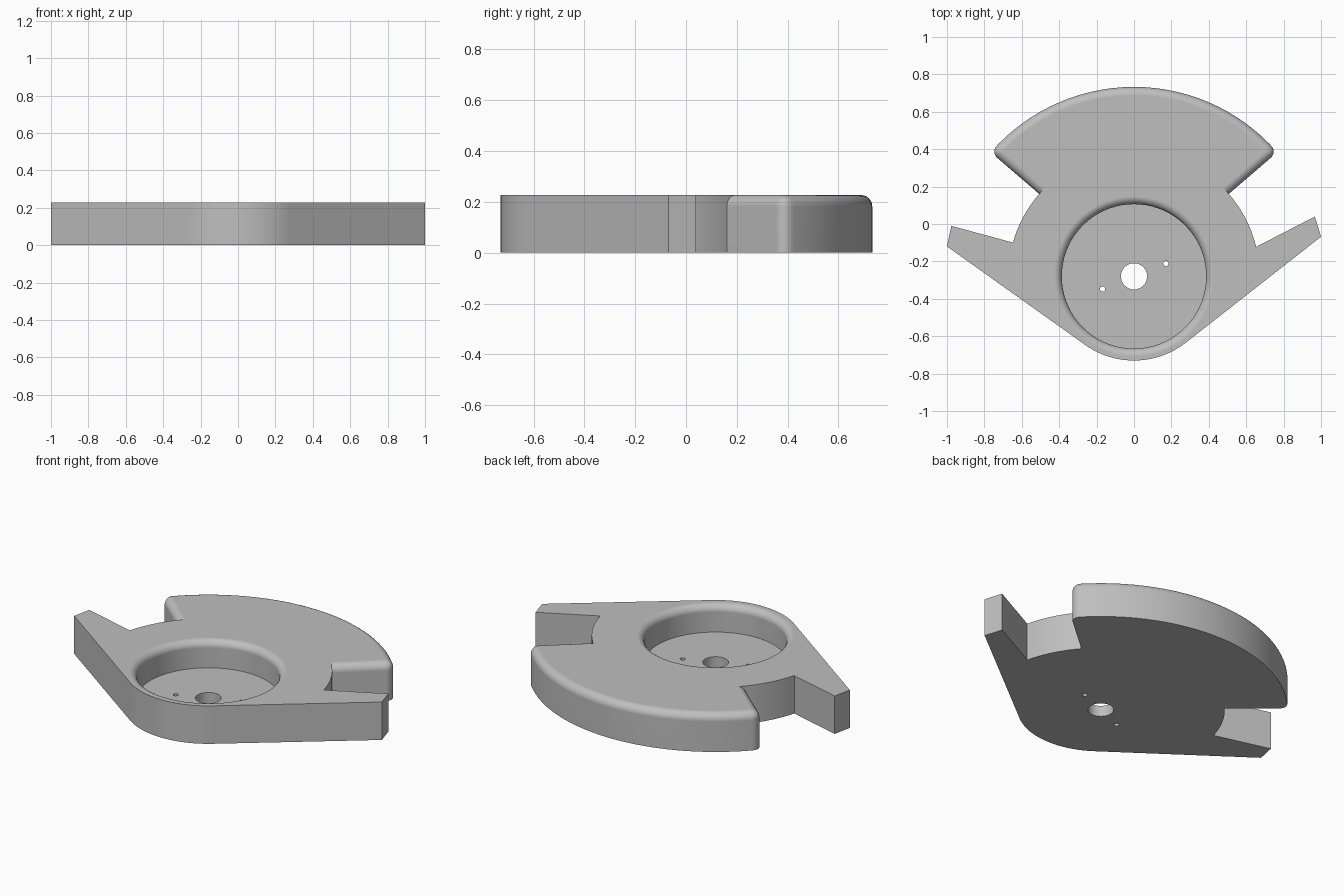
import bpy, bmesh, math

cube = bpy.data.objects.get("Cube")
if cube:
    bpy.data.objects.remove(cube, do_unlink=True)

H = 0.227            # plate thickness
FLOOR = 0.065        # pocket floor height
FILLET = 0.045
CX, CY = 0.0, -0.28  # centre shared by hub, pocket and fan
HUB_R, NOSE_R, FAN_R, POCKET_R = 0.672, 0.45, 1.013, 0.386

grey = bpy.data.materials.new("plain grey")
grey.diffuse_color = (0.52, 0.52, 0.52, 1)
grey.use_nodes = True
grey.node_tree.nodes["Principled BSDF"].inputs["Base Color"].default_value = (0.52, 0.52, 0.52, 1)


def arc(radius, start, end, steps):
    """Points on an arc around the hub centre, angles in degrees."""
    pts = []
    for i in range(steps + 1):
        a = math.radians(start + (end - start) * i / steps)
        pts.append((CX + radius * math.cos(a), CY + radius * math.sin(a)))
    return pts


def tangent_angle(point, side):
    """Angle where a line from point touches the nose circle."""
    dx, dy = point[0] - CX, point[1] - CY
    return math.degrees(math.atan2(dy, dx) + side * math.acos(NOSE_R / math.hypot(dx, dy)))


def make_object(name, bm):
    bmesh.ops.recalc_face_normals(bm, faces=bm.faces)
    mesh = bpy.data.meshes.new(name)
    bm.to_mesh(mesh)
    bm.free()
    mesh.materials.append(grey)
    obj = bpy.data.objects.new(name, mesh)
    bpy.context.collection.objects.link(obj)
    return obj


def prism(points, z0, z1):
    bm = bmesh.new()
    face = bm.faces.new([bm.verts.new((x, y, z0)) for x, y in points])
    top = bmesh.ops.extrude_face_region(bm, geom=[face])["geom"]
    for v in top:
        if isinstance(v, bmesh.types.BMVert):
            v.co.z = z1
    return bm


def lathe(profile, x, y, steps):
    """Solid of revolution from (radius, z) pairs around a vertical axis."""
    bm = bmesh.new()
    rings = []
    for r, z in profile:
        rings.append([bm.verts.new((x + r * math.cos(2 * math.pi * i / steps),
                                    y + r * math.sin(2 * math.pi * i / steps), z))
                      for i in range(steps)])
    for a, b in zip(rings, rings[1:]):
        for i in range(steps):
            j = (i + 1) % steps
            bm.faces.new((a[i], a[j], b[j], b[i]))
    bm.faces.new(rings[0])
    bm.faces.new(rings[-1])
    return bm


def combine(target, other, operation):
    mod = target.modifiers.new(operation.lower(), "BOOLEAN")
    mod.operation, mod.solver, mod.object = operation, "EXACT", other
    other.hide_render = True
    bpy.context.view_layer.objects.active = target
    bpy.ops.object.modifier_apply(modifier=mod.name)
    bpy.data.objects.remove(other, do_unlink=True)


# Hub plate with the two pointed arms and round nose
right_tip, left_tip = (1.0, -0.068), (-1.0, -0.12)
outline = [right_tip, (0.967, 0.04)]
outline += arc(HUB_R, 13.6, 164.4, 48)
outline += [(-0.977, -0.01), left_tip]
outline += arc(NOSE_R, tangent_angle(left_tip, 1),
               tangent_angle(right_tip, -1) + 360, 28)
body = make_object("base_plate", prism(outline, 0, H))

# Fan-shaped counterweight, rounded on its top rim and outer corners
fan_pts = [(0.25, -0.06)] + arc(FAN_R, 40.9, 139.1, 30) + [(-0.25, -0.06)]
bm = prism(fan_pts, 0, H)
rounded = []
for e in bm.edges:
    a, b = e.verts[0].co, e.verts[1].co
    top_rim = min(a.z, b.z) > H - 1e-4 and max(a.y, b.y) > 0
    corner = abs(a.z - b.z) > 0.1 and abs(a.x) > 0.76
    if top_rim or corner:
        rounded.append(e)
bmesh.ops.recalc_face_normals(bm, faces=bm.faces)
bmesh.ops.bevel(bm, geom=rounded, offset=FILLET, offset_type="OFFSET",
                segments=6, profile=0.5, affect="EDGES", clamp_overlap=False)
combine(body, make_object("fan", bm), "UNION")

# Round pocket with a rolled-over lip
F = 0.042
profile = [(POCKET_R, FLOOR)]
for i in range(8):
    a = math.radians(90 * i / 7)
    profile.append((POCKET_R + F - F * math.cos(a), H - F + F * math.sin(a)))
profile.append((POCKET_R + F, H + 0.1))
combine(body, make_object("pocket_cutter", lathe(profile, CX, CY, 72)), "DIFFERENCE")

# Shaft hole and two pin holes
for x, y, r, n in ((CX, CY, 0.07, 36), (-0.168, -0.348, 0.014, 16), (0.17, -0.212, 0.014, 16)):
    cutter = make_object("hole_cutter", lathe([(r, -0.1), (r, 0.15)], x, y, n))
    combine(body, cutter, "DIFFERENCE")

# Smooth curved walls, crisp edges, flat large faces
bpy.ops.object.select_all(action="DESELECT")
body.select_set(True)
bpy.context.view_layer.objects.active = body
bpy.ops.object.shade_smooth_by_angle(angle=math.radians(25))
weighted = body.modifiers.new("weighted_normals", "WEIGHTED_NORMAL")
weighted.keep_sharp = True
